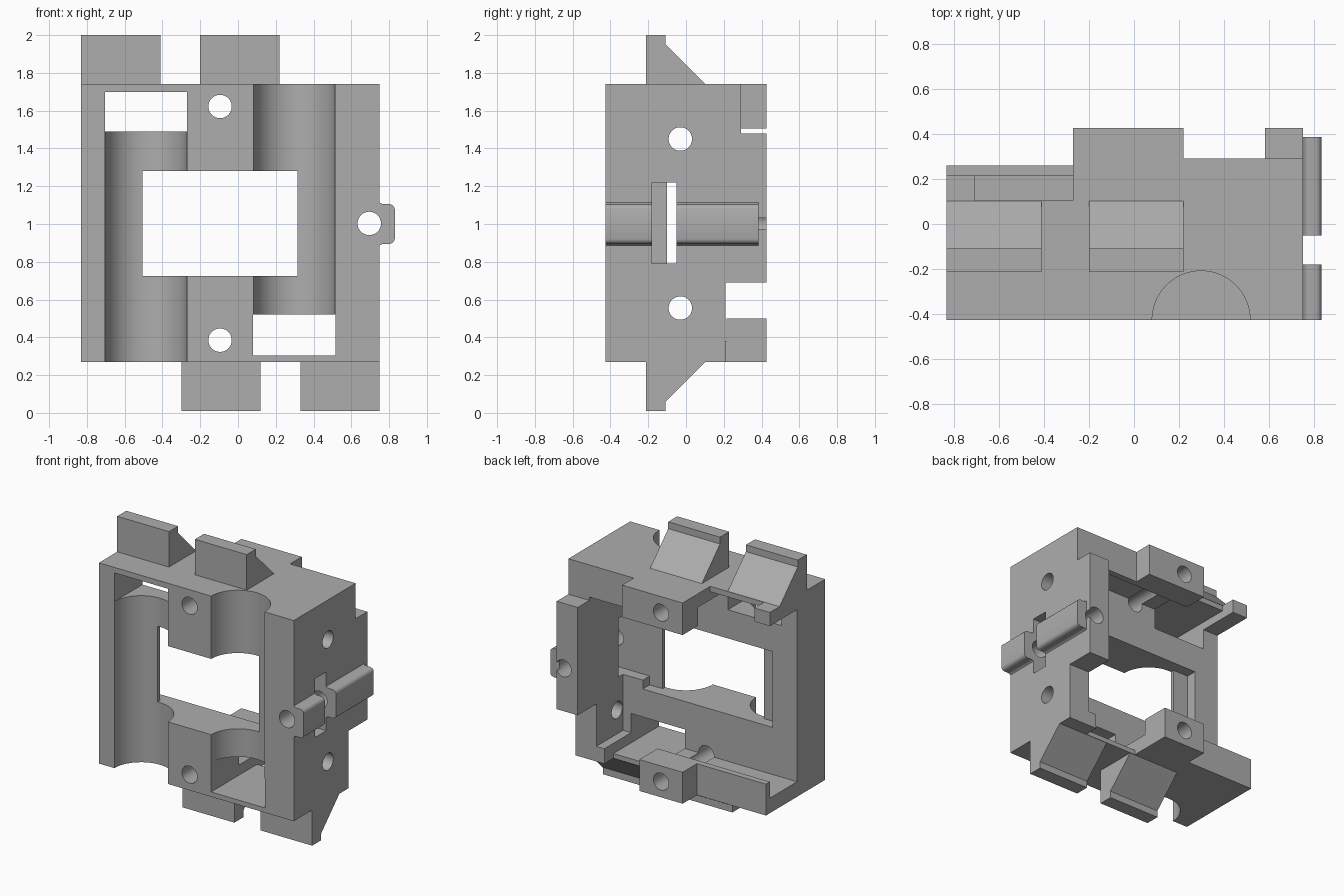
import bpy, bmesh, math
from mathutils import Vector

cube = bpy.data.objects.get("Cube")
if cube:
    bpy.data.objects.remove(cube)

grey = bpy.data.materials.new("plain grey")
grey.use_nodes = True
colour = (0.42, 0.42, 0.42, 1)
grey.diffuse_color = colour
grey.node_tree.nodes["Principled BSDF"].inputs["Base Color"].default_value = colour


def prism(name, points, direction):
    """Extrude a closed loop of 3D points along a direction."""
    bm = bmesh.new()
    face = bm.faces.new([bm.verts.new(p) for p in points])
    out = bmesh.ops.extrude_face_region(bm, geom=[face])
    verts = [v for v in out["geom"] if isinstance(v, bmesh.types.BMVert)]
    bmesh.ops.translate(bm, verts=verts, vec=direction)
    bmesh.ops.recalc_face_normals(bm, faces=bm.faces)
    mesh = bpy.data.meshes.new(name)
    bm.to_mesh(mesh)
    bm.free()
    mesh.materials.append(grey)
    obj = bpy.data.objects.new(name, mesh)
    bpy.context.collection.objects.link(obj)
    return obj


def box(name, x, y, z):
    loop = [(x[0], y[0], z[0]), (x[1], y[0], z[0]), (x[1], y[1], z[0]), (x[0], y[1], z[0])]
    return prism(name, loop, (0, 0, z[1] - z[0]))


def cylinder(name, start, direction, radius, sides=48):
    axis = Vector(direction).normalized()
    u = axis.orthogonal().normalized()
    v = axis.cross(u)
    turns = [2 * math.pi * (i + 0.5) / sides for i in range(sides)]
    loop = [Vector(start) + radius * (math.cos(a) * u + math.sin(a) * v) for a in turns]
    return prism(name, loop, direction)


def combine(target, tool, operation):
    mod = target.modifiers.new("combine", "BOOLEAN")
    mod.operation, mod.solver, mod.object = operation, "EXACT", tool
    bpy.ops.object.select_all(action="DESELECT")
    bpy.context.view_layer.objects.active = target
    target.select_set(True)
    bpy.ops.object.modifier_apply(modifier=mod.name)
    bpy.data.objects.remove(tool)


FRONT, BACK, PLATE = -0.425, 0.425, -0.10
BOTTOM, TOP = 0.27, 1.74

# Front plate, flanges, lips, bosses and the tall side wall
bracket = box("bracket", (-0.83, 0.75), (FRONT, PLATE), (BOTTOM, TOP))
solids = [
    box("bottom_flange_right", (-0.83, 0.08), (-0.2, 0.26), (BOTTOM, 0.38)),
    box("bottom_flange_left", (0.0, 0.7), (-0.2, 0.21), (BOTTOM, 0.38)),
    box("top_flange_right", (-0.83, -0.2), (-0.2, 0.215), (1.64, TOP)),
    box("top_flange_left", (-0.27, 0.7), (-0.2, 0.29), (1.64, TOP)),
    box("bottom_lip", (-0.83, 0.08), (0.215, 0.26), (BOTTOM, 0.5)),
    box("top_lip", (-0.27, 0.7), (0.245, 0.29), (1.505, TOP)),
    box("bottom_boss", (-0.27, 0.08), (0.215, BACK), (BOTTOM, 0.5)),
    box("top_boss", (-0.27, 0.22), (0.245, BACK), (1.505, TOP)),
    box("side_wall", (0.58, 0.75), (-0.2, 0.21), (BOTTOM, TOP)),
    box("side_wall_top", (0.58, 0.75), (0.1, 0.29), (0.69, TOP)),
    box("side_wall_rear", (0.58, 0.75), (0.2, BACK), (0.69, 1.48)),
]

# Rounded rib with flared roots along the side wall
upper = [(0.70, 0.115), (0.75, 0.115), (0.758, 0.108), (0.77, 0.105), (0.805, 0.105),
         (0.818, 0.1), (0.826, 0.092), (0.83, 0.08)]
rib = [(x, FRONT, 1 + h) for x, h in upper] + [(x, FRONT, 1 - h) for x, h in reversed(upper)]
solids.append(prism("rib", rib, (0, 0.385 - FRONT, 0)))

# Ramped clips above and below
clip = [(-0.213, -0.02), (-0.213, 0.26), (-0.108, 0.26), (-0.108, 0.21), (0.102, 0), (0.102, -0.02)]
for x0, base, sign in ((-0.83, TOP, 1), (-0.20, TOP, 1), (-0.30, BOTTOM, -1), (0.33, BOTTOM, -1)):
    loop = [(x0, y, base + sign * h) for y, h in clip]
    solids.append(prism("clip", loop, (0.42, 0, 0)))

for solid in solids:
    combine(bracket, solid, "UNION")

# Window, rear pocket, side slot, round channels and end openings
cutters = [
    box("window", (-0.505, 0.315), (-1, 0), (0.725, 1.28)),
    box("rear_pocket", (-0.63, 0.42), (-0.18, 0), (0.725, 1.28)),
    box("side_slot", (0.4, 1), (-0.18, -0.05), (0.79, 1.22)),
    cylinder("right_channel", (-0.4875, FRONT, 0.1), (0, 0, 1.39), 0.217, 64),
    cylinder("left_channel", (0.2975, FRONT, 0.52), (0, 0, 1.4), 0.217, 64),
    box("right_opening", (-0.705, -0.27), (-1, 0.6), (1.49, 1.70)),
    box("left_opening", (0.08, 0.515), (-1, 0.6), (0.305, 0.52)),
    box("right_notch", (-0.705, -0.27), (0.105, 0.6), (1.49, 1.9)),
    box("left_notch", (0.08, 0.515), (0.105, 0.6), (0.1, 0.52)),
]
# Screw holes through the plate, the rib and the side wall
for x, z in ((-0.095, 1.622), (-0.095, 0.385), (0.695, 1.003)):
    cutters.append(cylinder("screw_hole", (x, -1, z), (0, 2, 0), 0.062))
for z in (1.45, 0.555):
    cutters.append(cylinder("side_hole", (0.5, -0.03, z), (0.5, 0, 0), 0.062))

for cutter in cutters:
    combine(bracket, cutter, "DIFFERENCE")

bpy.ops.object.shade_smooth_by_angle(angle=math.radians(30))
